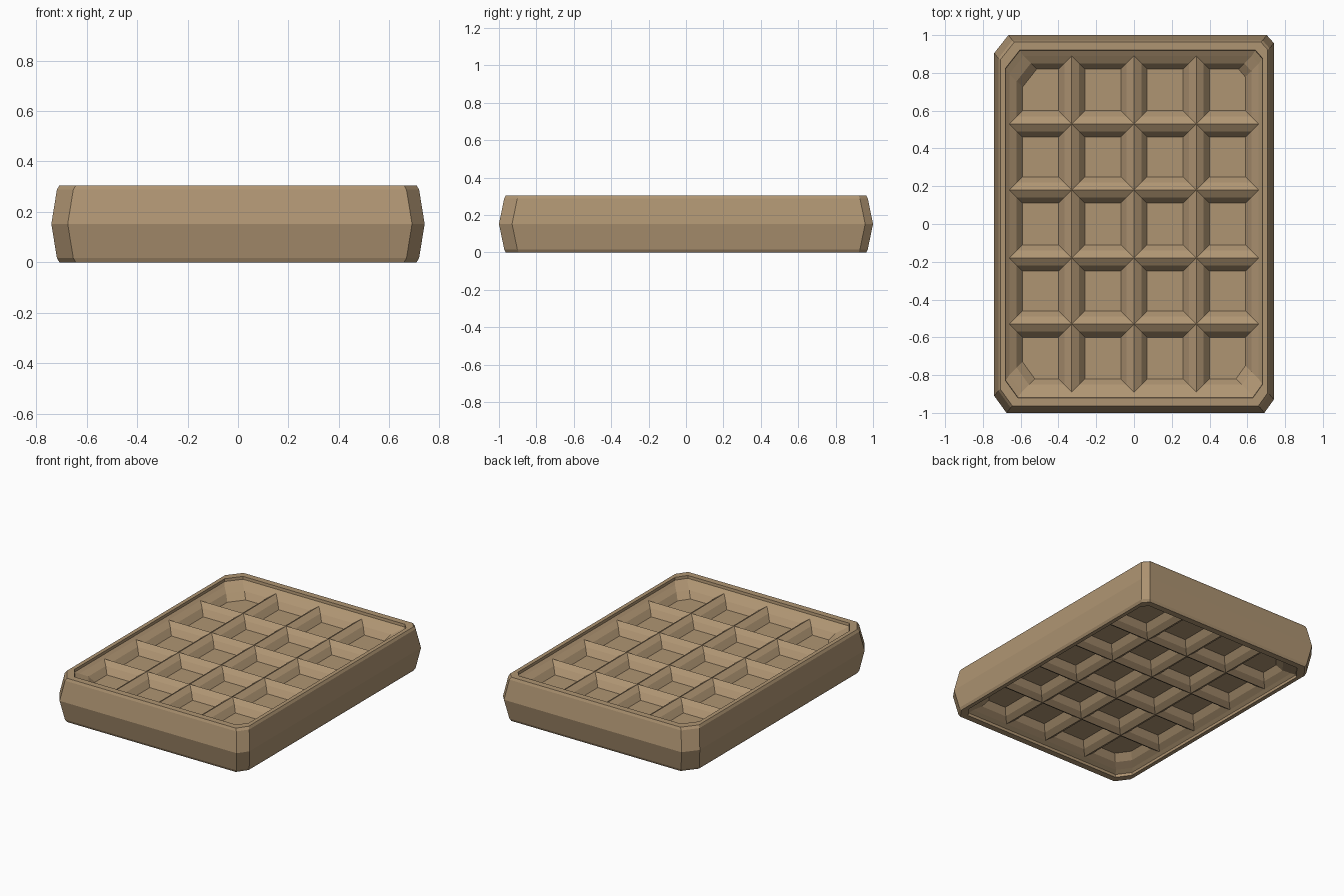
import bpy, bmesh

if "Cube" in bpy.data.objects:
    bpy.data.objects.remove(bpy.data.objects["Cube"])

H = 0.305
# corner chamfers (dx, dy), keyed by corner sign
CH = {(-1, -1): (0.065, 0.09), (1, -1): (0.05, 0.07),
      (1, 1): (0.037, 0.042), (-1, 1): (0.075, 0.095)}
CORNERS = [(-1, -1), (1, -1), (1, 1), (-1, 1)]
XS = [-0.66, -0.33, 0, 0.33, 0.66]
YS = [-0.89, -0.53, -0.18, 0.18, 0.53, 0.89]
RIDGE, BREAK, FLOOR = 0.27, 0.245, 0.203


def outline(x0, x1, y0, y1, cut=CORNERS):
    """Counter-clockwise rectangle with the listed corners chamfered."""
    pts = []
    for c in CORNERS:
        x, y = (x0, x1)[c[0] > 0], (y0, y1)[c[1] > 0]
        if c in cut:
            dx, dy = CH[c]
            pair = [(x, y - c[1] * dy), (x - c[0] * dx, y)]
            pts += pair if c[0] == c[1] else pair[::-1]
        else:
            pts.append((x, y))
    return pts


def loft(bm, levels, flip=False, cap=False):
    """Skin a stack of (outline, z); flip mirrors it to the underside."""
    rings = [[bm.verts.new((x, y, H - z if flip else z)) for x, y in pts]
             for pts, z in levels]
    for a, b in zip(rings, rings[1:]):
        for i in range(len(a)):
            j = (i + 1) % len(a)
            f = [a[i], a[j], b[j], b[i]]
            bm.faces.new(f[::-1] if flip else f)
    if cap:
        bm.faces.new(rings[-1][::-1] if flip else rings[-1])


def box(x, y):
    return outline(-x, x, -y, y)


bm = bmesh.new()
for flip in (False, True):
    # bulging side, rim, short inner wall and slope into the grid
    loft(bm, [(box(0.74, 1.0), H / 2), (box(0.718, 0.972), 0.288),
              (box(0.708, 0.964), H), (box(0.68, 0.92), H),
              (box(0.679, 0.918), 0.286), (box(0.66, 0.89), RIDGE)], flip)
    # pockets
    for i in range(4):
        for j in range(5):
            cut = [((-1, 1)[i == 3], (-1, 1)[j == 4])] if i in (0, 3) and j in (0, 4) else []
            loft(bm, [(outline(XS[i] + d, XS[i + 1] - d, YS[j] + d, YS[j + 1] - d, cut), z)
                      for d, z in ((0, RIDGE), (0.039, BREAK), (0.07, FLOOR))], flip, True)
bmesh.ops.remove_doubles(bm, verts=bm.verts, dist=1e-5)

me = bpy.data.meshes.new("waffle")
bm.to_mesh(me)
bm.free()
waffle = bpy.data.objects.new("waffle", me)
bpy.context.collection.objects.link(waffle)
mat = bpy.data.materials.new("baked_tan")
mat.diffuse_color = (0.43, 0.30, 0.17, 1)
mat.use_nodes = True
mat.node_tree.nodes["Principled BSDF"].inputs["Base Color"].default_value = mat.diffuse_color
me.materials.append(mat)
